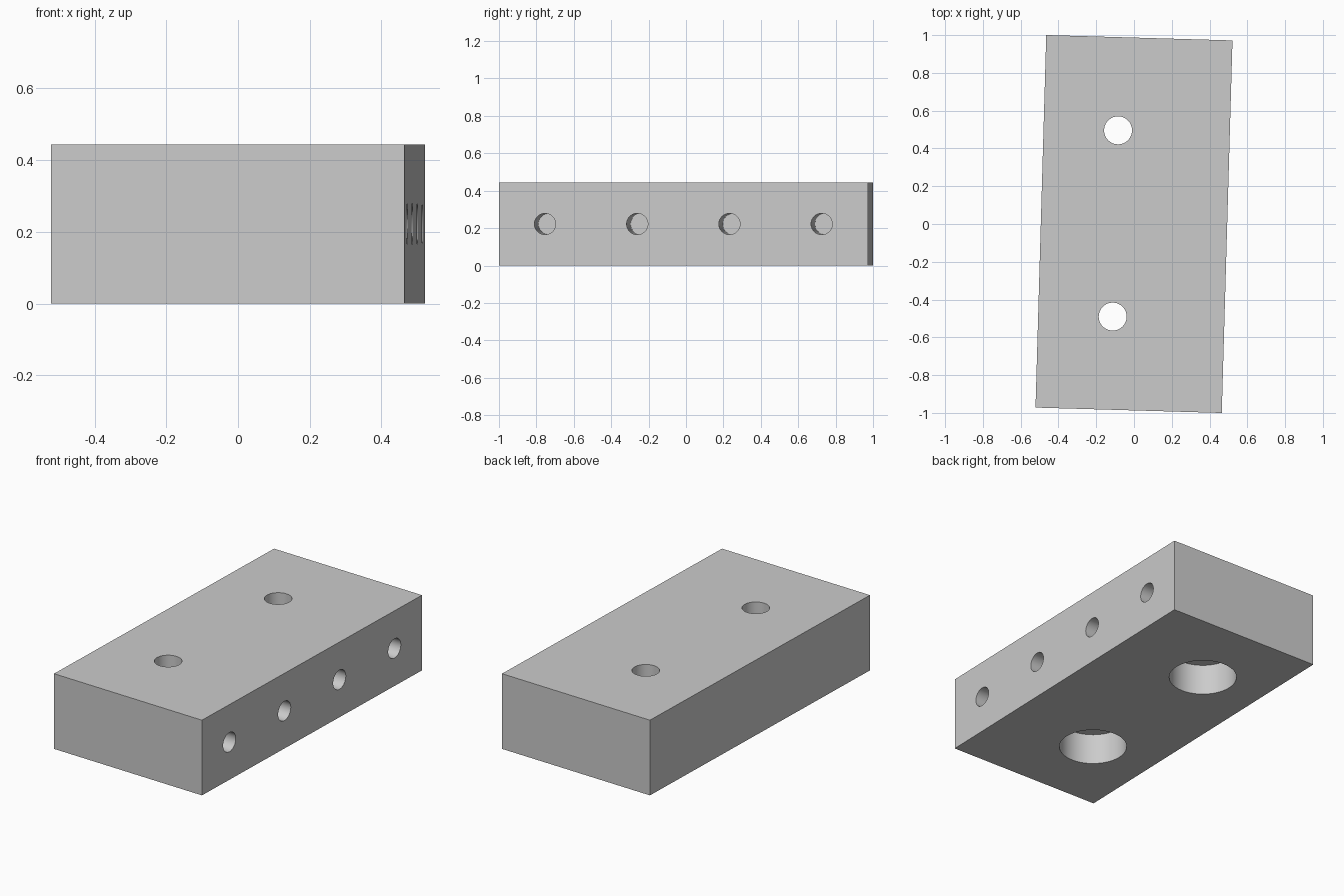
import bpy
import math
from mathutils import Matrix

if "Cube" in bpy.data.objects:
    bpy.data.objects.remove(bpy.data.objects["Cube"], do_unlink=True)

MM = 2 / 81.1              # one design unit, 80 x 40 x 18 block
LENGTH, WIDTH, HEIGHT = 80 * MM, 40 * MM, 18 * MM
TURN = Matrix.Rotation(math.radians(-1.65), 4, "Z")

grey = bpy.data.materials.new("light_grey")
grey.use_nodes = True
COLOUR = (0.6, 0.6, 0.6, 1)
grey.diffuse_color = COLOUR
grey.node_tree.nodes["Principled BSDF"].inputs["Base Color"].default_value = COLOUR


def drill(name, radius, depth, location, rotation=(0, 0, 0)):
    """Cut a round flat-ended hole into the block."""
    bpy.ops.mesh.primitive_cylinder_add(vertices=64, radius=radius, depth=depth,
                                        location=location, rotation=rotation)
    cutter = bpy.context.object
    cutter.name = name
    cutter.data.materials.append(grey)
    cutter.hide_render = True
    cut = block.modifiers.new(name, "BOOLEAN")
    cut.operation = "DIFFERENCE"
    cut.solver = "EXACT"
    cut.object = cutter
    cutters.append(cutter)


# Main block
bpy.ops.mesh.primitive_cube_add(size=1, location=(0, 0, HEIGHT / 2))
block = bpy.context.object
block.name = "drilled_block"
block.scale = (WIDTH, LENGTH, HEIGHT)
bpy.ops.object.transform_apply(location=True, rotation=False, scale=True)
block.data.materials.append(grey)
cutters = []

# Bolt holes through the top, counterbored from below
BORE_DEPTH = 7.5 * MM
for side in (-1, 1):
    x, y = -4 * MM, side * 20 * MM
    drill("bolt_hole_cutter", 3 * MM, HEIGHT * 2, (x, y, HEIGHT / 2))
    drill("counterbore_cutter", 7.6 * MM, BORE_DEPTH * 2, (x, y, 0))

# Four blind holes in the left side
SIDE_DEPTH = 30 * MM
for step in (-1.5, -0.5, 0.5, 1.5):
    drill("side_hole_cutter", 2.3 * MM, SIDE_DEPTH * 2,
          (WIDTH / 2, step * 20 * MM, HEIGHT / 2), (0, math.pi / 2, 0))

# Bake the cuts, then discard the cutters
bpy.context.view_layer.objects.active = block
bpy.ops.object.select_all(action="DESELECT")
block.select_set(True)
for name in [m.name for m in block.modifiers]:
    bpy.ops.object.modifier_apply(modifier=name)
for cutter in cutters:
    bpy.data.objects.remove(cutter, do_unlink=True)

# Slight turn about the vertical axis, smooth hole walls
block.data.transform(TURN)
bpy.ops.object.shade_smooth_by_angle(angle=math.radians(30))
